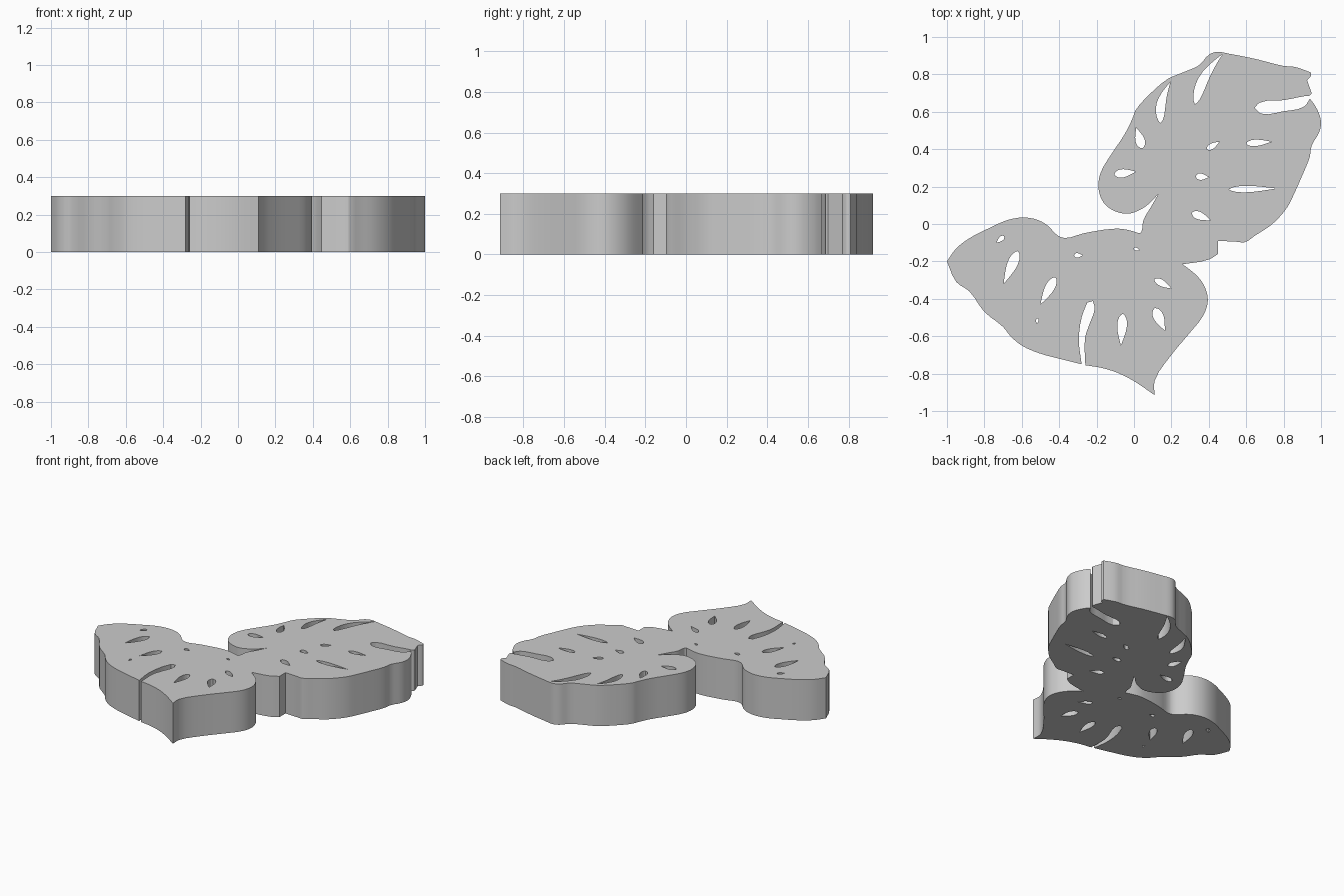
import bpy, bmesh, math
from mathutils import Vector

if "Cube" in bpy.data.objects:
    bpy.data.objects.remove(bpy.data.objects["Cube"])

HEIGHT = 0.3

# Upper leaf edge, clockwise from the cleft between the leaves (includes the open slot on the right)
upper_edge = [
    (.13, .16), (.07, .10), (.03, .075), (-.03, .055), (-.10, .068), (-.16, .11), (-.19, .19),
    (-.18, .27), (-.13, .36), (-.05, .48), (-.01, .56), (.01, .61), (.08, .69), (.18, .775),
    (.26, .81), (.35, .85), (.40, .905), (.44, .92), (.51, .91), (.66, .88), (.80, .845),
    (.86, .84), (.92, .82), (.945, .81), (.945, .79), (.925, .77), (.95, .70), (.94, .687),
    (.92, .685), (.80, .662), (.67, .648), (.645, .62), (.68, .59), (.80, .603), (.91, .628),
    (.94, .67), (.97, .63), (1.0, .55), (.99, .49), (.95, .42), (.94, .36), (.90, .26),
    (.86, .17), (.82, .09), (.74, 0), (.65, -.06), (.59, -.098), (.55, -.095), (.45, -.09),
    (.45, -.16), (.40, -.19), (.26, -.215)]

# Lower leaf edge, continuing clockwise (includes the open slot at the bottom)
lower_edge = [
    (.34, -.28), (.38, -.34), (.395, -.41), (.37, -.49), (.30, -.58), (.20, -.70), (.11, -.84),
    (.11, -.915), (0, -.84), (-.09, -.795), (-.17, -.77), (-.26, -.755), (-.262, -.61),
    (-.24, -.54), (-.21, -.45), (-.22, -.412), (-.25, -.42), (-.28, -.50), (-.295, -.62),
    (-.28, -.75), (-.40, -.72), (-.51, -.69), (-.60, -.65), (-.66, -.60), (-.70, -.55),
    (-.80, -.47), (-.88, -.36), (-.95, -.31), (-1, -.20), (-.95, -.13), (-.87, -.07),
    (-.77, -.02), (-.68, .02), (-.59, .035), (-.51, .02), (-.46, -.01), (-.41, -.06),
    (-.37, -.075), (-.27, -.05), (-.10, -.025), (-.04, -.03), (.03, -.05), (.04, -.04),
    (.05, .02), (.09, .09)]

# Leaf slits: round end x, y, pointed end x, y, width, sideways bend
upper_slits = [
    (.325, .64, .475, .91, .055, .025), (.14, .54, .195, .76, .05, .02),
    (.045, .405, .012, .515, .05, 0), (-.105, .265, .01, .28, .045, 0),
    (.39, .40, .457, .44, .03, 0), (.60, .43, .735, .44, .035, 0),
    (.33, .255, .40, .25, .035, 0), (.508, .185, .76, .19, .035, 0),
    (.31, .06, .41, .02, .042, 0)]
lower_slits = [
    (-.695, -.065, -.735, -.10, .025, 0), (-.62, -.145, -.697, -.32, .055, 0),
    (-.42, -.285, -.50, -.43, .05, 0), (-.32, -.168, -.275, -.168, .025, 0),
    (0, -.13, .03, -.14, .015, 0), (.11, -.295, .20, -.345, .035, 0),
    (.11, -.45, .165, -.57, .055, 0), (-.06, -.48, -.07, -.65, .052, 0),
    (-.515, -.505, -.52, -.533, .014, 0)]


def smooth_loop(points, steps=3):
    """Round the gentle bends of a closed outline, keeping its sharp corners."""
    p = [Vector(q) for q in points]
    n = len(p)

    def tangent(i, span):
        a, b = p[i] - p[i - 1], p[(i + 1) % n] - p[i]
        if a.angle(b) > math.radians(50):
            return None
        return (a.normalized() + b.normalized()).normalized() * span

    out = []
    for i in range(n):
        a, b = p[i], p[(i + 1) % n]
        d = b - a
        ta, tb = tangent(i, d.length) or d, tangent((i + 1) % n, d.length) or d
        for k in range(steps):
            t = k / steps
            out.append(a * (2*t**3 - 3*t**2 + 1) + ta * (t**3 - 2*t**2 + t)
                       + b * (3*t**2 - 2*t**3) + tb * (t**3 - t**2))
    return out


def teardrop(x0, y0, x1, y1, width, bend, n=9):
    a, d = Vector((x0, y0)), Vector((x1 - x0, y1 - y0))
    side = Vector((-d.y, d.x)).normalized()

    def at(t, s):
        half = s * width / 2 * math.sin(math.pi * t ** 0.65)
        return a + d * t + side * (half + bend * math.sin(math.pi * t))

    ts = [(i / n) ** 1.4 for i in range(n + 1)]
    return [at(t, 1) for t in ts] + [at(t, -1) for t in ts[-2:0:-1]]


# Both leaves as one filled, extruded outline with slit holes
curve = bpy.data.curves.new("leaf_pair_outline", 'CURVE')
curve.dimensions = '2D'
curve.fill_mode = 'BOTH'
curve.extrude = HEIGHT / 2
loops = [smooth_loop(upper_edge + lower_edge)]
loops += [teardrop(*s) for s in upper_slits + lower_slits]
for loop in loops:
    spline = curve.splines.new('POLY')
    spline.points.add(len(loop) - 1)
    for pt, co in zip(spline.points, loop):
        pt.co = (co.x, co.y, 0, 1)
    spline.use_cyclic_u = True

leaves = bpy.data.objects.new("monstera_leaf_pair", curve)
bpy.context.collection.objects.link(leaves)
bpy.context.view_layer.objects.active = leaves
leaves.select_set(True)
bpy.ops.object.convert(target='MESH')
leaves = bpy.context.object

# Weld caps to walls and rest the slab on the ground
bm = bmesh.new()
bm.from_mesh(leaves.data)
bmesh.ops.remove_doubles(bm, verts=bm.verts, dist=1e-4)
bmesh.ops.translate(bm, verts=bm.verts, vec=(0, 0, HEIGHT / 2))
bmesh.ops.recalc_face_normals(bm, faces=bm.faces)
bm.to_mesh(leaves.data)
bm.free()
bpy.ops.object.shade_smooth_by_angle(angle=math.radians(20))
